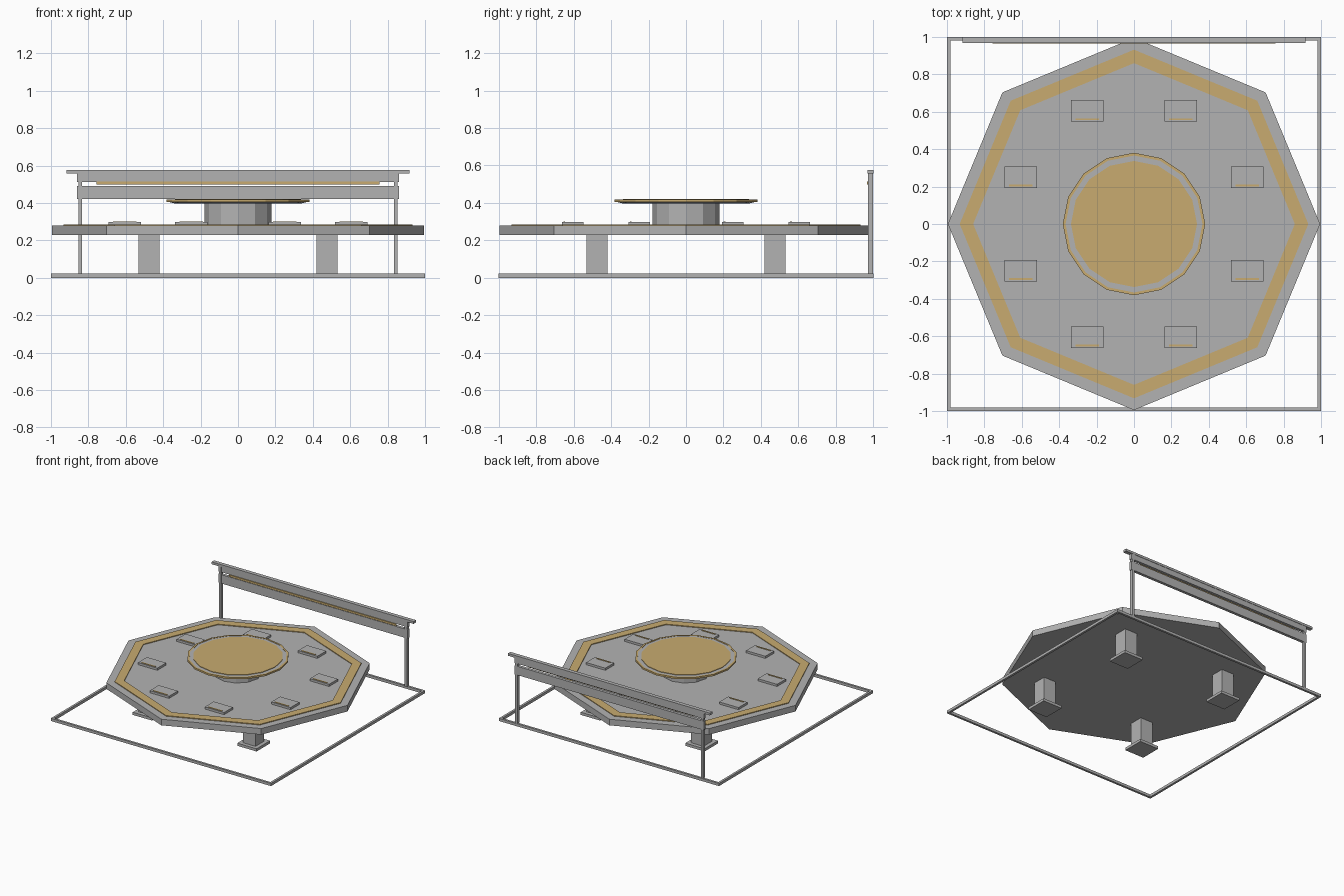
import bpy, bmesh, math

if "Cube" in bpy.data.objects:
    bpy.data.objects.remove(bpy.data.objects["Cube"])


def material(name, rgb):
    m = bpy.data.materials.new(name)
    m.diffuse_color = (*rgb, 1)
    m.use_nodes = True
    m.node_tree.nodes["Principled BSDF"].inputs["Base Color"].default_value = m.diffuse_color
    return m


GREY = material("grey_metal", (0.45, 0.45, 0.45))
GOLD = material("gold_trim", (0.58, 0.41, 0.16))


def finish(name, bm, mat):
    bmesh.ops.recalc_face_normals(bm, faces=bm.faces)
    me = bpy.data.meshes.new(name)
    bm.to_mesh(me)
    bm.free()
    me.materials.append(mat)
    ob = bpy.data.objects.new(name, me)
    bpy.context.collection.objects.link(ob)
    return ob


def box(name, x, y, z, mat=GREY):
    """Box from (min, max) ranges."""
    bm = bmesh.new()
    bmesh.ops.create_cube(bm, size=1)
    for v in bm.verts:
        v.co = [r[0] if c < 0 else r[1] for c, r in zip(v.co, (x, y, z))]
    return finish(name, bm, mat)


def block(name, cx, cy, w, d, z, mat=GREY):
    """Box from centre, width and depth."""
    return box(name, (cx - w / 2, cx + w / 2), (cy - d / 2, cy + d / 2), z, mat)


def lathe(name, sides, profile, mat, closed=False):
    """Faceted solid (capped) or ring (closed) from (radius, z) points."""
    bm = bmesh.new()
    loops = []
    for r, z in profile:
        angles = [2 * math.pi * i / sides for i in range(sides)]
        loops.append([bm.verts.new((r * math.cos(a), r * math.sin(a), z)) for a in angles])
    pairs = list(zip(loops, loops[1:]))
    if closed:
        pairs.append((loops[-1], loops[0]))
    else:
        bm.faces.new(loops[0])
        bm.faces.new(loops[-1])
    for a, b in pairs:
        for i in range(sides):
            j = (i + 1) % sides
            bm.faces.new((a[i], a[j], b[j], b[i]))
    return finish(name, bm, mat)


def ring(name, sides, r0, r1, z0, z1, mat):
    return lathe(name, sides, [(r0, z0), (r1, z0), (r1, z1), (r0, z1)], mat, True)


# Square ground frame
for s in (-1, 1):
    block("ground_frame_side", s * 0.991, 0, 0.018, 2, (0, 0.022))
    block("ground_frame_end", 0, s * 0.991, 1.964, 0.018, (0, 0.022))

# Octagonal platform with raised gold band
lathe("platform", 8, [(0.995, 0.23), (0.995, 0.28)], GREY)
ring("platform_band", 8, 0.86, 0.932, 0.279, 0.286, GOLD)

# Legs and feet
for sx in (-1, 1):
    for sy in (-1, 1):
        block("leg", sx * 0.475, sy * 0.475, 0.113, 0.113, (0.02, 0.232))
        block("foot", sx * 0.475, sy * 0.475, 0.175, 0.175, (0, 0.022))

# Pads around the table, each with a gold strip near its front edge
for sx in (-1, 1):
    for sy in (-1, 1):
        for px, py in ((0.25, 0.605), (0.605, 0.25)):
            x, y = sx * px, sy * py
            block("pad", x, y, 0.175, 0.115, (0.279, 0.298))
            block("pad_strip", x, y - 0.045, 0.125, 0.01, (0.297, 0.302), GOLD)

# Central pedestal and round table
lathe("pedestal", 12, [(0.18, 0.279), (0.18, 0.402)], GREY)
lathe("table_plate", 16, [(0.34, 0.398), (0.37, 0.405), (0.37, 0.416)], GREY)
ring("table_rim", 16, 0.366, 0.381, 0.404, 0.418, GOLD)
lathe("table_top", 16, [(0.337, 0.414), (0.337, 0.42)], GOLD)

# Rear railing
for s in (-1, 1):
    block("railing_post", s * 0.843, 0.985, 0.02, 0.026, (0.02, 0.565))
box("railing_cap", (-0.917, 0.917), (0.968, 1.0), (0.558, 0.577))
box("railing_upper_panel", (-0.86, 0.86), (0.973, 0.997), (0.513, 0.56))
box("railing_lower_panel", (-0.86, 0.86), (0.973, 0.997), (0.42, 0.492))
box("railing_light_strip", (-0.757, 0.757), (0.966, 0.976), (0.498, 0.514), GOLD)
